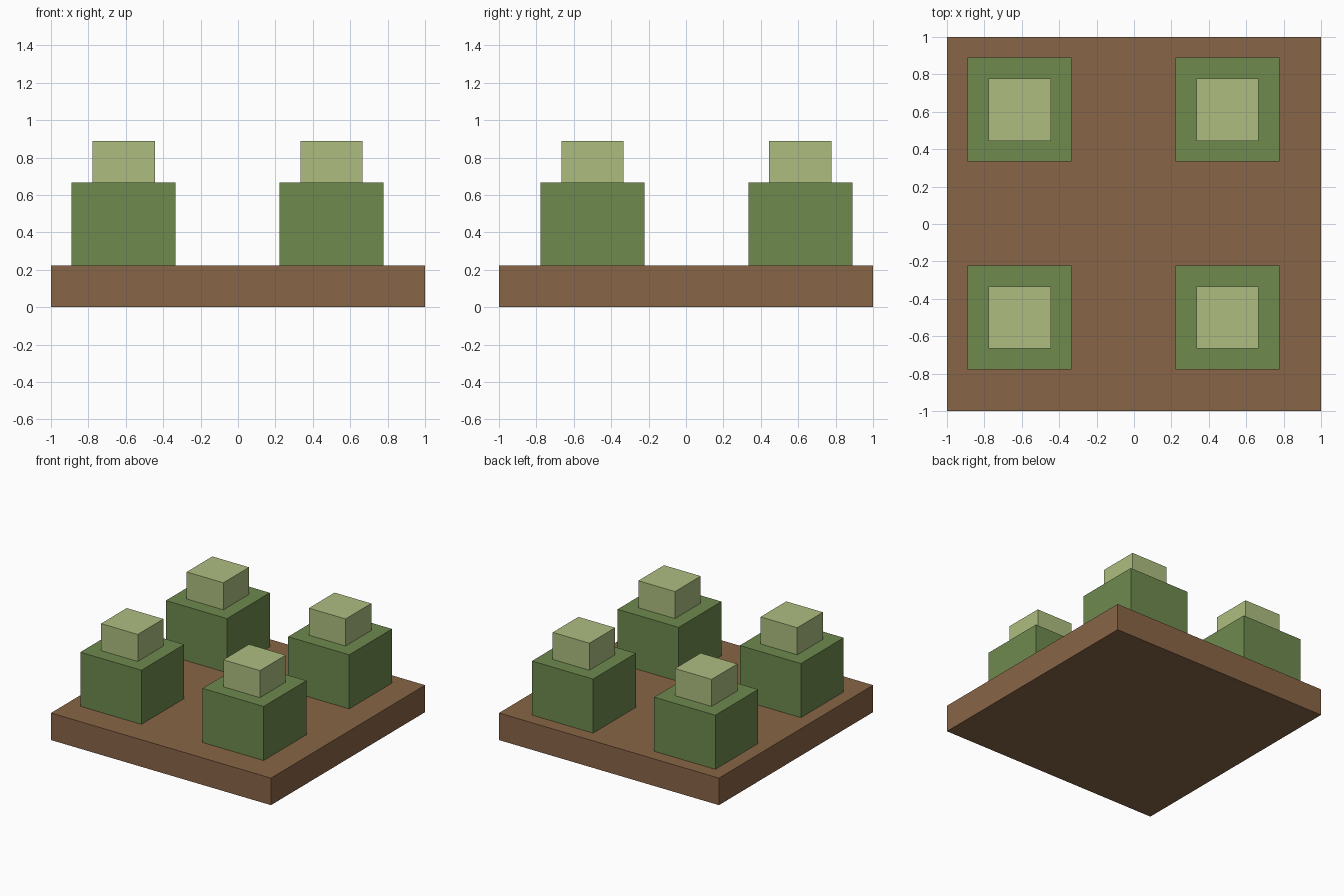
import bpy

default_cube = bpy.data.objects.get("Cube")
if default_cube:
    bpy.data.objects.remove(default_cube, do_unlink=True)

UNIT = 1 / 9  # the model sits on a grid of ninths


def make_material(name, colour):
    mat = bpy.data.materials.new(name)
    mat.use_nodes = True
    mat.diffuse_color = (*colour, 1)
    bsdf = next(n for n in mat.node_tree.nodes if n.type == "BSDF_PRINCIPLED")
    bsdf.inputs["Base Color"].default_value = (*colour, 1)
    return mat


def add_block(name, x, y, bottom, width, height, mat):
    """Square block; all measures are in grid units."""
    bpy.ops.mesh.primitive_cube_add(
        size=1, location=(x * UNIT, y * UNIT, (bottom + height / 2) * UNIT))
    block = bpy.context.object
    block.name = name
    block.scale = (width * UNIT, width * UNIT, height * UNIT)
    bpy.ops.object.transform_apply(location=False, rotation=False, scale=True)
    block.data.materials.append(mat)
    return block


soil = make_material("soil_brown", (0.25, 0.13, 0.063))
leaf = make_material("leaf_green", (0.156, 0.254, 0.076))
sprout = make_material("sprout_light_green", (0.423, 0.515, 0.216))

# Soil slab
add_block("soil_base", 0, 0, 0, 18, 2, soil)

# Four plants, each a leafy block with a smaller sprout on top
for side, x in (("right", -5.5), ("left", 4.5)):
    for end, y in (("front", -4.5), ("back", 5.5)):
        add_block(f"bush_{end}_{side}", x, y, 2, 5, 4, leaf)
        add_block(f"sprout_{end}_{side}", x, y, 6, 3, 2, sprout)
